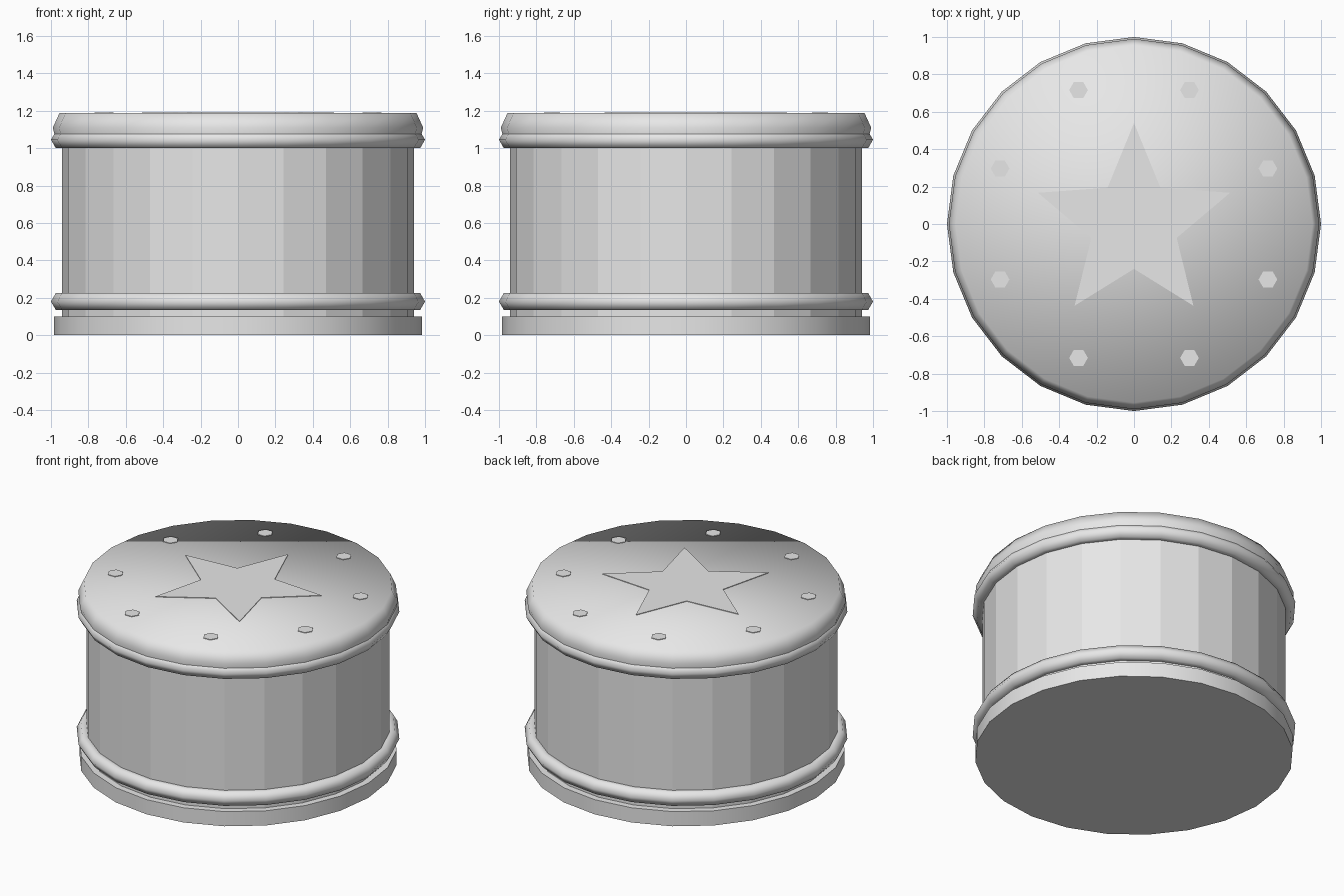
import bpy, bmesh, math

if "Cube" in bpy.data.objects:
    bpy.data.objects.remove(bpy.data.objects["Cube"])

SIDES = 24
grey = bpy.data.materials.new("light grey")
grey.diffuse_color = (0.8, 0.8, 0.8, 1)
grey.use_nodes = True
grey.node_tree.nodes["Principled BSDF"].inputs["Base Color"].default_value = grey.diffuse_color


def finish(name, bm, smooth):
    bmesh.ops.recalc_face_normals(bm, faces=bm.faces[:])
    for f in bm.faces:
        f.smooth = smooth
    me = bpy.data.meshes.new(name)
    bm.to_mesh(me)
    bm.free()
    me.materials.append(grey)
    ob = bpy.data.objects.new(name, me)
    bpy.context.collection.objects.link(ob)
    return ob


def lathe(name, profile, smooth, loop=False, bottom=True, top=True):
    """Turn (radius, z) points around z; close as a ring or with end caps."""
    bm = bmesh.new()
    rows = [[bm.verts.new((r * math.cos(2 * math.pi * i / SIDES),
                           r * math.sin(2 * math.pi * i / SIDES), z))
             for i in range(SIDES)] for r, z in profile]
    pairs = list(zip(rows, rows[1:])) + ([(rows[-1], rows[0])] if loop else [])
    for a, b in pairs:
        for i in range(SIDES):
            j = (i + 1) % SIDES
            bm.faces.new((a[i], a[j], b[j], b[i]))
    if not loop:
        if bottom:
            bm.faces.new(rows[0][::-1])
        if top:
            bm.faces.new(rows[-1])
    return finish(name, bm, smooth)


def ring(name, z, major=0.948, minor=0.052):
    pts = [(major + minor * math.cos(math.pi * k / 3),
            z + minor * math.sin(math.pi * k / 3)) for k in range(6)]
    return lathe(name, pts, True, loop=True)


def plate(name, pts, z0, z1):
    bm = bmesh.new()
    lo = [bm.verts.new((x, y, z0)) for x, y in pts]
    hi = [bm.verts.new((x, y, z1)) for x, y in pts]
    bm.faces.new(lo[::-1])
    bm.faces.new(hi)
    for i in range(len(pts)):
        j = (i + 1) % len(pts)
        bm.faces.new((lo[i], lo[j], hi[j], hi[i]))
    return finish(name, bm, False)


# Base disc: smooth wall, sharp flat ends
base = lathe("base", [(0.983, 0), (0.983, 0.1)], True)
for f in base.data.polygons:
    f.use_smooth = abs(f.normal.z) < 0.5
for e in base.data.edges:
    z = [base.data.vertices[v].co.z for v in e.vertices]
    e.use_edge_sharp = abs(z[0] - z[1]) < 0.01

# Faceted drum wall
lathe("body", [(0.94, 0.09), (0.94, 1.1)], False)

# Rounded bands
ring("lower_band", 0.18)
ring("upper_band", 1.045)

# Cap with soft shoulder
lathe("cap", [(0.975, 1.045), (0.99, 1.11), (0.955, 1.187)], True, bottom=False)

# Star and studs on the cap
star = []
for k in range(10):
    r = 0.54 if k % 2 == 0 else 0.24
    a = math.pi / 2 + k * math.pi / 5
    star.append((r * math.cos(a), r * math.sin(a)))
plate("star", star, 1.18, 1.191)
for k in range(8):
    a = math.radians(22.5 + 45 * k)
    cx, cy = 0.775 * math.cos(a), 0.775 * math.sin(a)
    plate(f"stud_{k + 1}", [(cx + 0.05 * math.cos(math.pi * i / 3),
                             cy + 0.05 * math.sin(math.pi * i / 3))
                            for i in range(6)], 1.18, 1.191)
